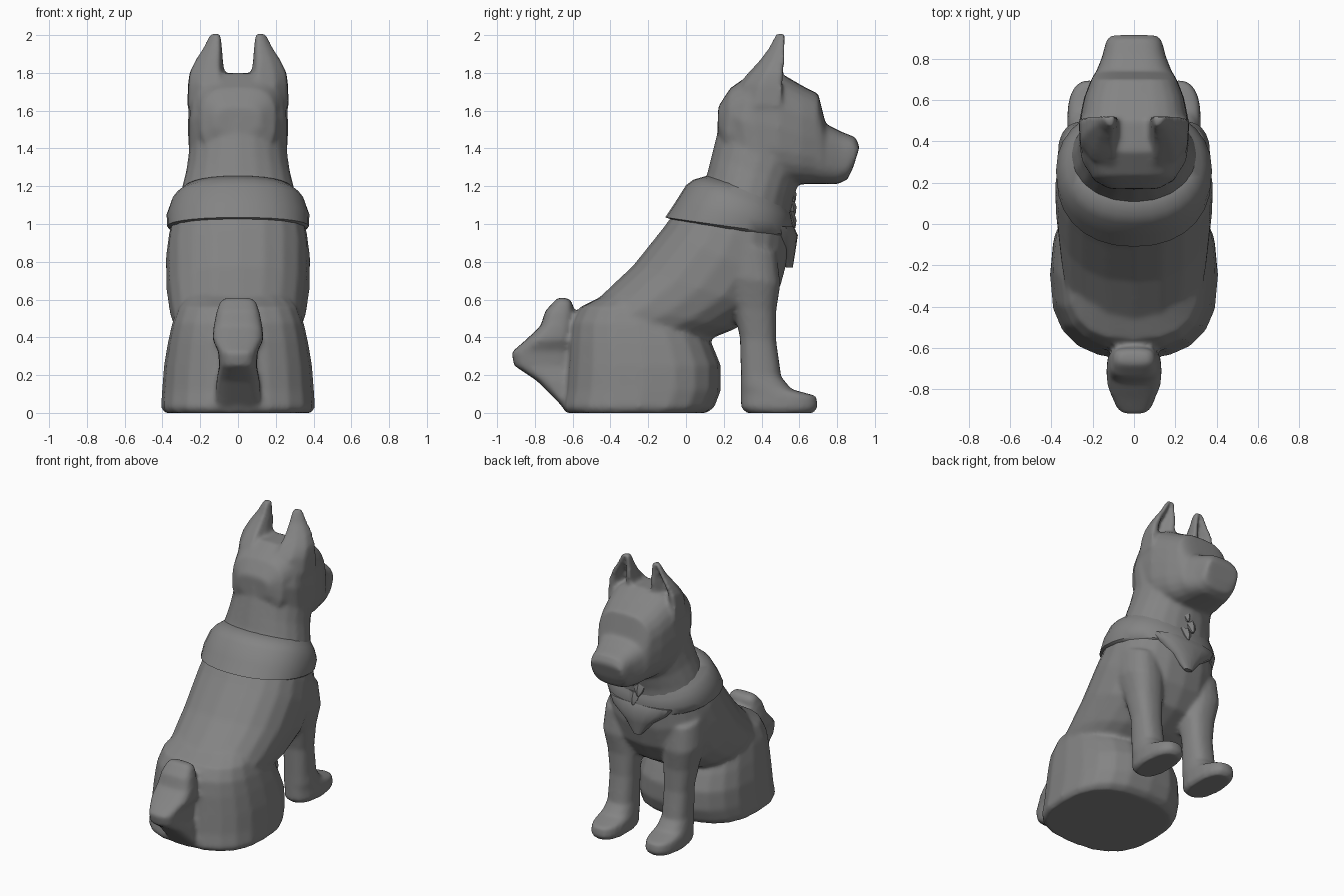
import bpy, bmesh, math
from mathutils import Vector

grey = bpy.data.materials.new("dark_grey")
grey.diffuse_color = (.23, .23, .23, 1)


def finish(name, rings, angle=40):
    """Skin a stack of equal-sized point rings into one smooth object."""
    bm = bmesh.new()
    vr = [[bm.verts.new(p) for p in r] for r in rings]
    n = len(vr[0])
    for a, b in zip(vr, vr[1:]):
        for i in range(n):
            j = (i + 1) % n
            bm.faces.new((a[i], a[j], b[j], b[i]))
    bm.faces.new(vr[0])
    bm.faces.new(vr[-1])
    bmesh.ops.recalc_face_normals(bm, faces=bm.faces)
    me = bpy.data.meshes.new(name)
    bm.to_mesh(me)
    bm.free()
    me.shade_smooth()
    me.set_sharp_from_angle(angle=math.radians(angle))
    me.materials.append(grey)
    ob = bpy.data.objects.new(name, me)
    bpy.context.collection.objects.link(ob)
    return ob


def loft(name, sections, x=0.0, n=20, e=2.5):
    """Each section: (y, z) at one end, (y, z) at the other, half width."""
    rings = []
    for y0, z0, y1, z1, w in sections:
        c = Vector((x, (y0 + y1) / 2, (z0 + z1) / 2))
        d = Vector((0, (y1 - y0) / 2, (z1 - z0) / 2))
        ring = []
        for i in range(n):
            t = 2 * math.pi * i / n
            s, k = math.sin(t), math.cos(t)
            s = math.copysign(abs(s) ** (2 / e), s)
            k = math.copysign(abs(k) ** (2 / e), k)
            ring.append(c + Vector((w * s, 0, 0)) + d * k)
        rings.append(ring)
    return finish(name, rings)


# Seated hindquarters with flat underside
haunches = loft("body", [
    (-.635, .0, .11, .0, .39), (-.655, .03, .15, .03, .408),
    (-.64, .12, .185, .12, .402), (-.63, .25, .185, .25, .392),
    (-.62, .38, .14, .36, .372), (-.605, .48, .08, .46, .35),
    (-.56, .56, .02, .55, .32), (-.42, .63, -.08, .63, .26)], e=2.6)

# Torso leaning up to the shoulders
torso = loft("torso", [
    (-.60, .35, -.05, .12, .31), (-.59, .53, .10, .38, .335),
    (-.46, .61, .25, .44, .36), (-.28, .78, .42, .54, .38),
    (-.12, .98, .50, .67, .382), (-.055, 1.07, .54, .82, .366),
    (.02, 1.19, .55, .98, .335)], e=2.3)

# Neck
neck = loft("neck", [
    (.05, 1.13, .55, 1.0, .325), (.11, 1.26, .56, 1.10, .30),
    (.135, 1.36, .59, 1.20, .275), (.165, 1.48, .62, 1.25, .262),
    (.17, 1.60, .55, 1.45, .262), (.23, 1.70, .50, 1.55, .25)], e=2.1)

# Skull tapering to the muzzle
head = loft("head", [
    (.17, 1.62, .17, 1.48, .12), (.235, 1.72, .20, 1.38, .20),
    (.35, 1.80, .34, 1.28, .255), (.50, 1.80, .48, 1.22, .267),
    (.62, 1.73, .60, 1.21, .243), (.70, 1.69, .68, 1.21, .212),
    (.72, 1.61, .71, 1.21, .20), (.74, 1.53, .74, 1.21, .183),
    (.82, 1.49, .80, 1.21, .155), (.895, 1.46, .855, 1.235, .138),
    (.92, 1.41, .885, 1.30, .125)], n=24, e=3.0)
parts = [torso, neck, head]

for side, label in ((1, "right"), (-1, "left")):
    # Pointed ear, hollow at the front
    rings = []
    for z, x0, x1, yb, yf, hollow in (
            (1.62, .08, .268, .24, .50, .47), (1.74, .075, .266, .275, .51, .43),
            (1.80, .072, .258, .325, .515, .43), (1.86, .08, .23, .38, .52, .44),
            (1.93, .085, .185, .435, .525, .48),
            (1.99, .09, .155, .465, .53, .51), (2.01, .10, .14, .475, .525, .51)):
        w = x1 - x0
        ring = [(x0, yf), (x0, (yb + yf) / 2), (x0 + .15 * w, yb),
                (x0 + .65 * w, .85 * yb + .15 * yf), (x1 - .03 * w, (yb + yf) / 2),
                (x1, yf), (x1 - .2 * w, yf), (x0 + .5 * w, hollow),
                (x0 + .2 * w, yf)]
        rings.append([(side * px, py, z) for px, py in ring])
    parts.append(finish(label + "_ear", rings))

    # Front leg with shoulder and paw
    leg = loft(label + "_front_leg", [
        (.32, .0, .675, .0, .095), (.29, .03, .70, .03, .11),
        (.29, .09, .69, .09, .107), (.29, .14, .56, .125, .102),
        (.29, .21, .505, .19, .094), (.285, .40, .478, .38, .094),
        (.25, .56, .478, .54, .112), (.17, .74, .50, .68, .13),
        (.10, .95, .48, .85, .12)], x=side * .215)
    for v in leg.data.vertices:
        v.co.x += side * .025 * min(1, max(0, (v.co.z - .5) / .2))
    parts.append(leg)

# Upturned tail resting against the rump
parts.append(loft("tail", [
    (-.65, .03, -.58, .03, .12), (-.79, .17, -.58, .16, .115),
    (-.91, .25, -.58, .25, .10), (-.925, .32, -.58, .33, .105),
    (-.85, .385, -.59, .39, .135), (-.77, .46, -.60, .45, .13),
    (-.745, .54, -.595, .52, .115), (-.69, .60, -.60, .58, .095),
    (-.67, .612, -.62, .605, .065)], e=3.2))

# Merge the fur parts into one continuous skin and soften the seams
bpy.ops.object.select_all(action='DESELECT')
for ob in parts + [haunches]:
    ob.select_set(True)
bpy.context.view_layer.objects.active = haunches
bpy.ops.object.join()
remesh = haunches.modifiers.new("merge", 'REMESH')
remesh.mode = 'VOXEL'
remesh.voxel_size = .014
remesh.use_smooth_shade = True
soften = haunches.modifiers.new("soften", 'SMOOTH')
soften.factor = .5
soften.iterations = 6

# Neckerchief round the shoulders, with a hanging point
loft("neckerchief", [
    (-.08, 1.025, .53, .92, .355), (-.11, 1.035, .56, .94, .375),
    (-.06, 1.11, .57, .99, .378), (.0, 1.205, .56, 1.04, .352),
    (.04, 1.235, .55, 1.07, .328), (.11, 1.255, .54, 1.11, .29)],
    n=28, e=2.2)
loft("neckerchief_point", [
    (.53, .77, .565, .77, .03), (.47, .86, .58, .86, .11),
    (.44, .93, .592, .94, .21), (.42, .98, .57, .99, .25)], n=16, e=2.2)

# Tufts of fur at the throat
for i, z in enumerate((1.01, 1.08, 1.15)):
    loft("throat_tuft_%d" % (i + 1), [
        (.50, z + .05, .57, z + .06, .05), (.52, z, .585, z + .01, .035),
        (.56, z - .03, .58, z - .03, .008)], x=.02 * (-1) ** i, n=6, e=2)
